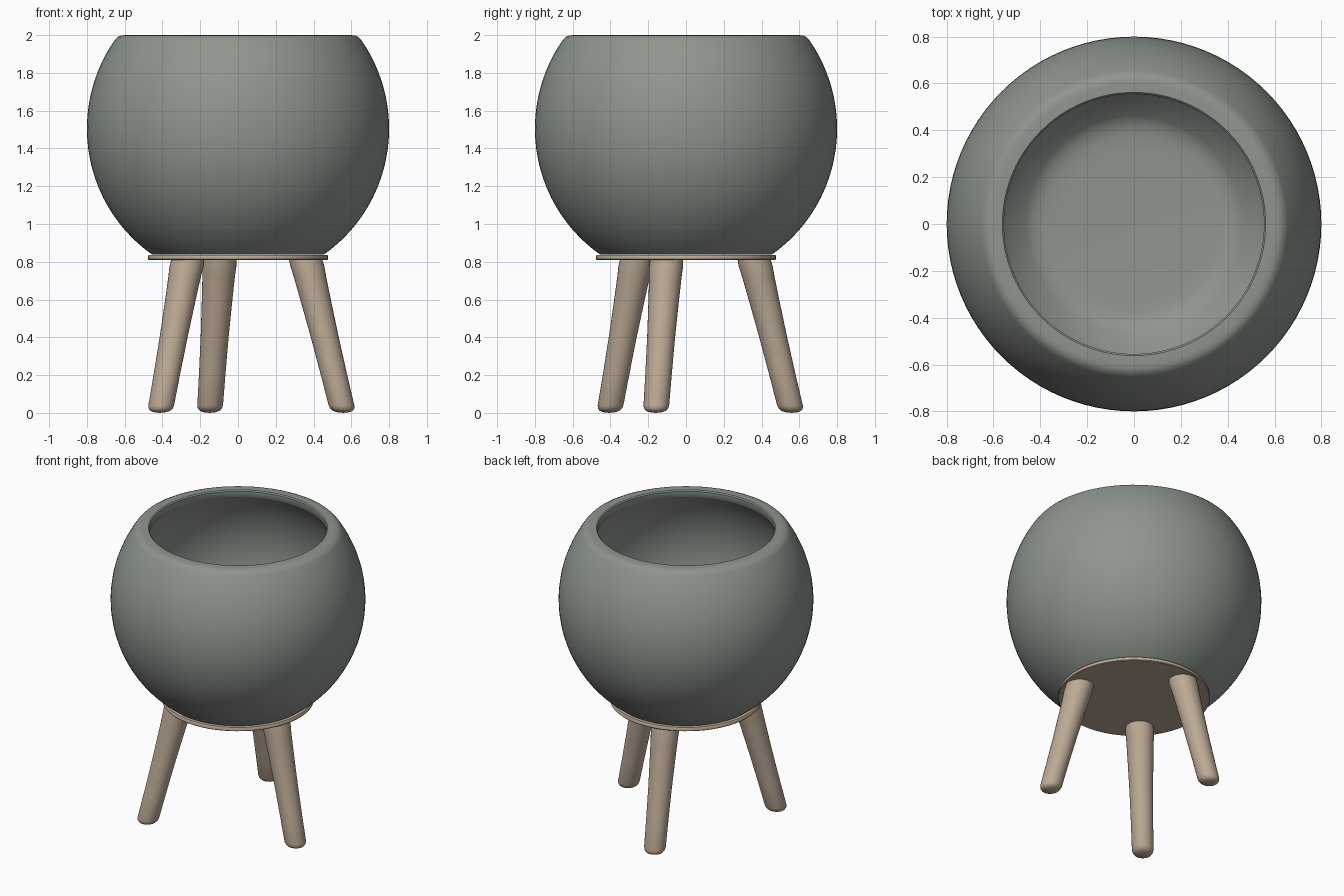
import bpy, bmesh, math
from mathutils import Vector

if "Cube" in bpy.data.objects:
    bpy.data.objects.remove(bpy.data.objects["Cube"])


def material(name, rgb):
    m = bpy.data.materials.new(name)
    m.diffuse_color = (*rgb, 1)
    m.use_nodes = True
    m.node_tree.nodes["Principled BSDF"].inputs["Base Color"].default_value = m.diffuse_color
    return m


GREY = material("sage grey ceramic", (0.27, 0.305, 0.27))
WOOD = material("pale wood", (0.50, 0.40, 0.30))


def lathe(name, rings, mat, segments, angle):
    """Loft circles given as (centre, radius); radius 0 closes an end."""
    bm = bmesh.new()
    loops = []
    for centre, r in rings:
        c = Vector(centre)
        if r == 0:
            loops.append([bm.verts.new(c)])
        else:
            loops.append([bm.verts.new(c + Vector((r * math.cos(a), r * math.sin(a), 0)))
                          for a in (2 * math.pi * i / segments for i in range(segments))])
    for lo, hi in zip(loops, loops[1:]):
        for i in range(segments):
            j = (i + 1) % segments
            if len(lo) == 1:
                bm.faces.new((lo[0], hi[j], hi[i]))
            elif len(hi) == 1:
                bm.faces.new((lo[i], lo[j], hi[0]))
            else:
                bm.faces.new((lo[i], lo[j], hi[j], hi[i]))
    bmesh.ops.recalc_face_normals(bm, faces=bm.faces)
    mesh = bpy.data.meshes.new(name)
    bm.to_mesh(mesh)
    bm.free()
    mesh.materials.append(mat)
    ob = bpy.data.objects.new(name, mesh)
    bpy.context.collection.objects.link(ob)
    bpy.ops.object.select_all(action='DESELECT')
    ob.select_set(True)
    bpy.context.view_layer.objects.active = ob
    bpy.ops.object.shade_smooth_by_angle(angle=math.radians(angle))
    return ob


# Bowl: outer curve, rounded rim, short lip, hollow inside with a flat floor
def arc(a, c, z0, z1, n):
    pts = []
    for i in range(n + 1):
        z = z0 + (z1 - z0) * (0.5 - 0.5 * math.cos(math.pi * i / n))
        pts.append((a * math.sqrt(1 - ((z - 1.505) / c) ** 2), z))
    return pts


profile = [(0, 0.838)] + arc(0.8, 0.81, 0.838, 1.975, 32)
profile += [(0.637, 1.99), (0.62, 1.998), (0.60, 2.0), (0.562, 2.0), (0.555, 1.993)]
profile += arc(0.715, 0.715, 1.955, 0.955, 28)
profile += [(0.43, 0.935), (0.38, 0.924), (0.32, 0.92), (0, 0.92)]
lathe("bowl", [((0, 0, z), r) for r, z in profile], GREY, 96, 40)

# Round wooden plate under the bowl
plate = [(0, 0.81), (0.473, 0.81), (0.477, 0.814), (0.477, 0.831), (0.473, 0.836), (0, 0.836)]
lathe("base_plate", [((0, 0, z), r) for r, z in plate], WOOD, 96, 40)

# Three splayed, tapering legs with rounded feet
LEG = [(0.0, 0.0), (0.004, 0.035), (0.012, 0.054), (0.024, 0.064), (0.04, 0.068),
       (0.2, 0.070), (0.4, 0.074), (0.6, 0.081), (0.72, 0.086), (0.775, 0.090),
       (0.812, 0.088), (0.82, 0.0)]
for i, degrees in enumerate((105, 224.5, 344)):
    a = math.radians(degrees)
    rings = []
    for z, r in LEG:
        d = 0.58 - 0.255 * z
        tilt = 0.27 * r * (1 if z < 0.03 else 0)
        rings.append(((d * math.cos(a), d * math.sin(a), z), r))
    lathe(f"leg_{i + 1}", rings, WOOD, 32, 50)
